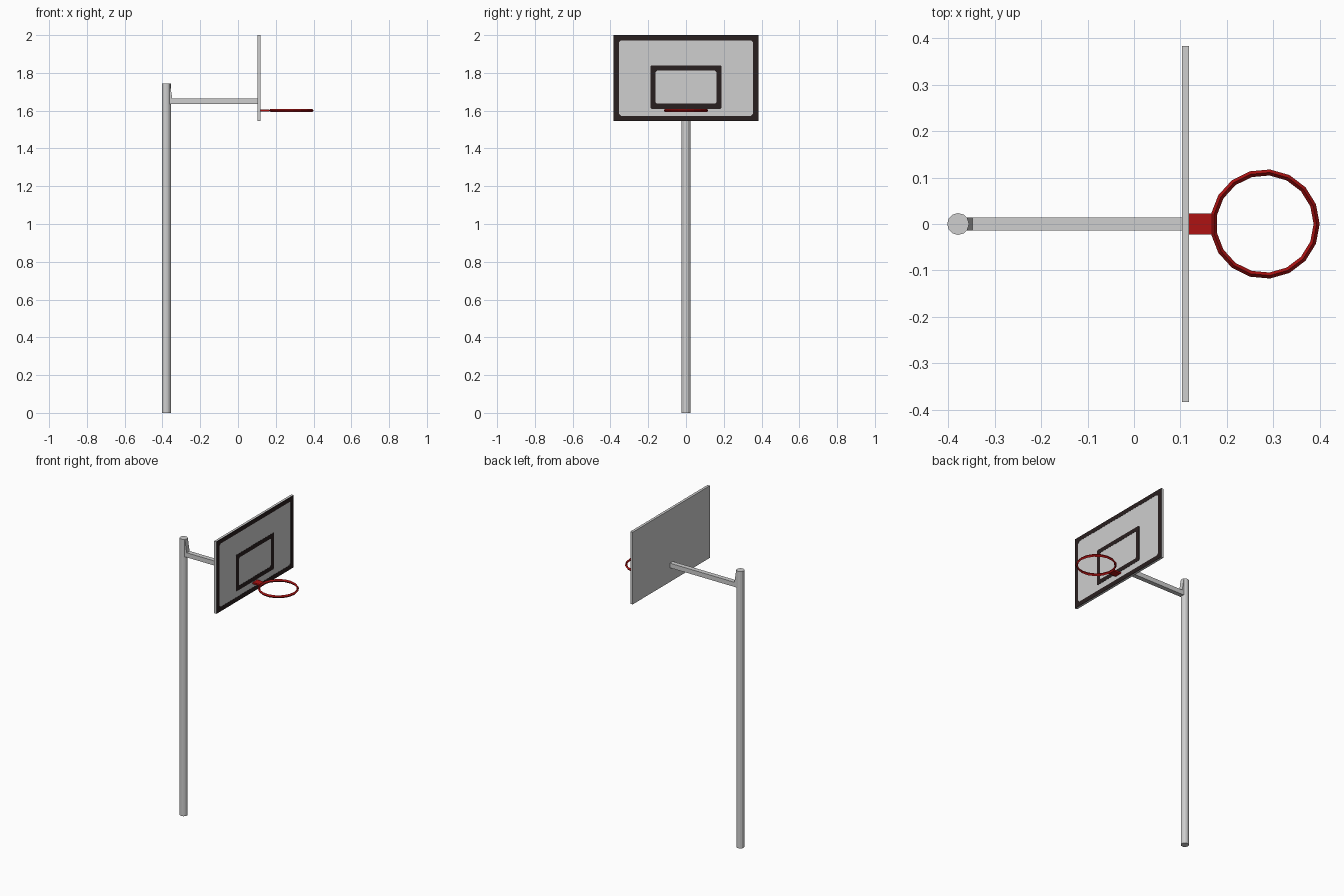
import bpy, bmesh, math

if "Cube" in bpy.data.objects:
    bpy.data.objects.remove(bpy.data.objects["Cube"])


def material(name, rgb):
    m = bpy.data.materials.new(name)
    m.diffuse_color = (*rgb, 1)
    m.use_nodes = True
    m.node_tree.nodes["Principled BSDF"].inputs["Base Color"].default_value = m.diffuse_color
    return m


GREY = material("light grey", (0.62, 0.62, 0.62))
DARK = material("dark brown", (0.022, 0.014, 0.014))
RED = material("rim red", (0.42, 0.006, 0.006))


def finish(name, bm, mat):
    bmesh.ops.recalc_face_normals(bm, faces=bm.faces)
    mesh = bpy.data.meshes.new(name)
    bm.to_mesh(mesh)
    bm.free()
    mesh.materials.append(mat)
    obj = bpy.data.objects.new(name, mesh)
    bpy.context.collection.objects.link(obj)
    return obj


def box(name, lo, hi, mat):
    bm = bmesh.new()
    bmesh.ops.create_cube(bm, size=1)
    for v in bm.verts:
        v.co = [(a + b) / 2 + c * (b - a) for a, b, c in zip(lo, hi, v.co)]
    return finish(name, bm, mat)


def loft(name, loops, mat):
    """Skin a closed series of point loops into a ring-shaped solid."""
    bm = bmesh.new()
    rows = [[bm.verts.new(p) for p in loop] for loop in loops]
    for i, row in enumerate(rows):
        nxt = rows[(i + 1) % len(rows)]
        n = len(row)
        for j in range(n):
            k = (j + 1) % n
            bm.faces.new((row[j], row[k], nxt[k], nxt[j]))
    return finish(name, bm, mat)


def cut_rectangle(x, half_y, z0, z1, cut):
    """Rectangle outline facing +x with clipped corners."""
    pts = []
    for sy, z, sz in ((1, z1, -1), (-1, z1, -1), (-1, z0, 1), (1, z0, 1)):
        a = (x, sy * (half_y - cut), z)
        b = (x, sy * half_y, z + sz * cut)
        pts += [b, a] if sy * sz < 0 else [a, b]
    return pts


def painted_frame(name, half_y, z0, z1, width, cut_out, cut_in):
    outer = (half_y, z0, z1, cut_out)
    inner = (half_y - width, z0 + width, z1 - width, cut_in)
    back, front = 0.1175, 0.119
    return loft(name, [cut_rectangle(back, *outer), cut_rectangle(front, *outer),
                       cut_rectangle(front, *inner), cut_rectangle(back, *inner)], DARK)


# Pole
bm = bmesh.new()
bmesh.ops.create_cone(bm, cap_ends=True, segments=12, radius1=0.0235,
                      radius2=0.0235, depth=1.745)
bmesh.ops.translate(bm, verts=bm.verts, vec=(-0.379, 0, 1.745 / 2))
finish("pole", bm, GREY)

# Arm and the wedge bracing it against the pole
box("arm", (-0.375, -0.0145, 1.635), (0.105, 0.0145, 1.664), GREY)
bm = bmesh.new()
profile = [(-0.37, 1.655), (-0.348, 1.655), (-0.348, 1.664), (-0.360, 1.744), (-0.37, 1.744)]
face = bm.faces.new([bm.verts.new((x, -0.0145, z)) for x, z in profile])
ext = bmesh.ops.extrude_face_region(bm, geom=[face])
bmesh.ops.translate(bm, vec=(0, 0.029, 0),
                    verts=[g for g in ext["geom"] if isinstance(g, bmesh.types.BMVert)])
finish("arm_brace", bm, GREY)

# Backboard with its painted border and target square
box("backboard", (0.103, -0.384, 1.545), (0.118, 0.384, 2.0), GREY)
painted_frame("board_border", 0.384, 1.545, 2.0, 0.028, 0.0003, 0.012)
painted_frame("target_square", 0.188, 1.61, 1.84, 0.027, 0.006, 0.008)

# Rim bracket and rim
box("rim_bracket", (0.117, -0.023, 1.595), (0.168, 0.023, 1.605), RED)
SIDES = 17
section = [(0.0065, 0), (0, 0.009), (-0.0065, 0), (0, -0.009)]
loft("rim", [[(0.282 + (0.1115 + r) * math.cos(t), (0.1115 + r) * math.sin(t), 1.601 + h)
              for t in (2 * math.pi * i / SIDES for i in range(SIDES))]
             for r, h in section], RED)
